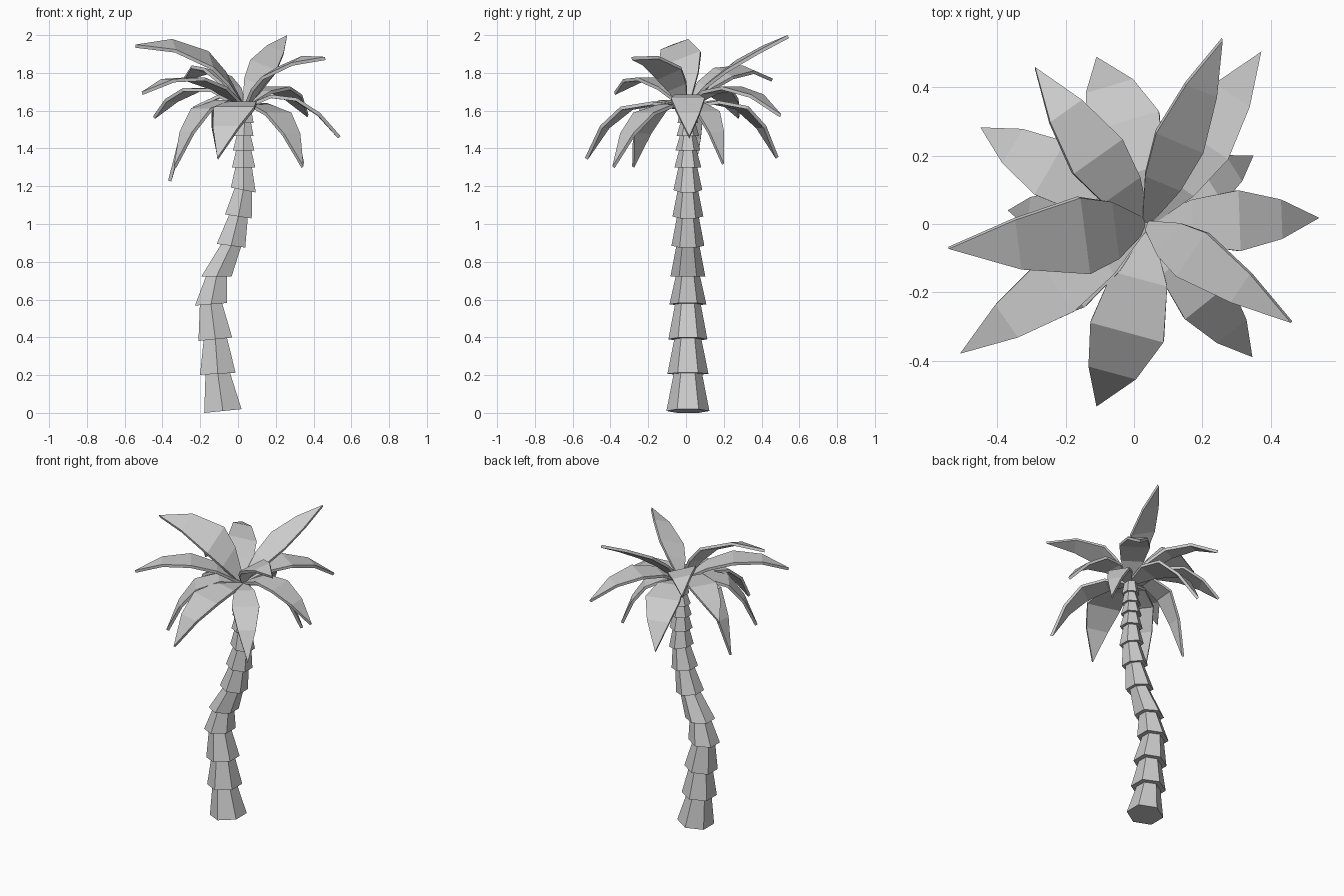
import bpy, bmesh, math
from mathutils import Vector

cube = bpy.data.objects.get("Cube")
if cube:
    bpy.data.objects.remove(cube, do_unlink=True)

grey = bpy.data.materials.new("plain grey")
grey.use_nodes = True
COLOUR = (0.6, 0.6, 0.6, 1)
grey.diffuse_color = COLOUR
grey.node_tree.nodes["Principled BSDF"].inputs["Base Color"].default_value = COLOUR


def finish(bm, name):
    mesh = bpy.data.meshes.new(name)
    bm.to_mesh(mesh)
    bm.free()
    mesh.materials.append(grey)
    obj = bpy.data.objects.new(name, mesh)
    bpy.context.collection.objects.link(obj)
    return obj


# Trunk: flared hexagonal segments stacked along a bent line
# each ring: centre x, centre z, slope of the ring towards +x
RINGS = [
    (-.08, .01, .1), (-.107, .207, .06), (-.12, .39, .1), (-.143, .575, .08),
    (-.114, .722, 0), (-.037, .885, -.13), (.002, 1.04, -.15), (.028, 1.18, -.2),
    (.03, 1.3, 0), (.03, 1.39, 0), (.03, 1.465, 0), (.035, 1.535, 0), (.035, 1.63, 0),
]


def hexagon(bm, x, z, slope, radius):
    ring = []
    for k in range(6):
        angle = math.radians(30 + 60 * k)
        dx = radius * math.cos(angle)
        ring.append(bm.verts.new((x + dx, .01 + radius * math.sin(angle), z + slope * dx)))
    return ring


bm = bmesh.new()
for step, (start, end) in enumerate(zip(RINGS, RINGS[1:])):
    radius = .114 - .0054 * step
    low = hexagon(bm, *start, radius)
    high = hexagon(bm, *end, radius * .66)
    bm.faces.new(low[::-1])
    bm.faces.new(high)
    for i in range(6):
        j = (i + 1) % 6
        bm.faces.new((low[i], low[j], high[j], high[i]))
finish(bm, "trunk")

# Fronds: every blade arches from the crown to its tip, in three tiers
CROWN = Vector((.035, 0, 1.625))


def frond(name, lean, broadest, tip, width, arch, roll=0, sway=0):
    span = Vector(tip) - CROWN
    heading = Vector((span.x, span.y, 0)).normalized()
    side = Vector((-heading.y, heading.x, 0))
    left = side + Vector((0, 0, roll))
    narrowing = .47 + .58 * broadest
    bm = bmesh.new()
    rows = []
    for t, share in ((0, .15), (broadest / 2, .75), (broadest, 1), (narrowing, .65)):
        bow = 4 * t * (1 - t)
        rise = arch * (1 + lean * (t - .5))
        centre = CROWN + span * t + bow * (side * sway + Vector((0, 0, rise)))
        half = left * width * share / 2
        rows.append((bm.verts.new(centre - half), bm.verts.new(centre + half)))
    for (r0, l0), (r1, l1) in zip(rows, rows[1:]):
        bm.faces.new((r0, r1, l1, l0))
    bm.faces.new((rows[-1][0], bm.verts.new(tip), rows[-1][1]))
    obj = finish(bm, name + "_frond")
    thick = obj.modifiers.new("thickness", "SOLIDIFY")
    thick.thickness = .018
    thick.offset = -1


# Upper tier: broadest near the crown, bent early and tilted sideways
UPPER = {
    "right": (.31, (-.543, -.073, 1.95), .225, .147, -.38, .015),
    "back": (.44, (.26, .537, 2), .15, .05, .35),
    "left": (.31, (.46, -.29, 1.885), .155, .1, .35),
}

# Middle tier: broadest about halfway
MIDDLE = {
    "left": (.54, (.543, .018, 1.465), .178, .13),
    "front_right": (.48, (-.51, -.38, 1.7), .18, .115),
    "back_right": (.43, (-.29, .46, 1.77), .175, .12, .25),
    "back_left": (.48, (.373, .505, 1.58), .19, .125),
    "side_right": (.58, (-.45, .283, 1.57), .18, .13),
}

# Lower tier: broadest near the drooping tip, bent late
LOWER = {
    "front": (.58, (-.11, -.535, 1.35), .222, .15, 0, .03),
    "front_right": (.62, (-.34, -.285, 1.305), .17, .18),
    "front_left": (.58, (.347, -.39, 1.305), .17, .145),
    "back": (.6, (-.11, .49, 1.355), .222, .155, 0, -.02),
    "back_left": (.6, (.35, .2, 1.32), .14, .15),
    "right": (.65, (-.37, .04, 1.23), .14, .25),
}

for tier, lean, fronds in (("upper", -.9, UPPER), ("middle", 0, MIDDLE), ("lower", .8, LOWER)):
    for place, shape in fronds.items():
        frond(tier + "_" + place, lean, *shape)
